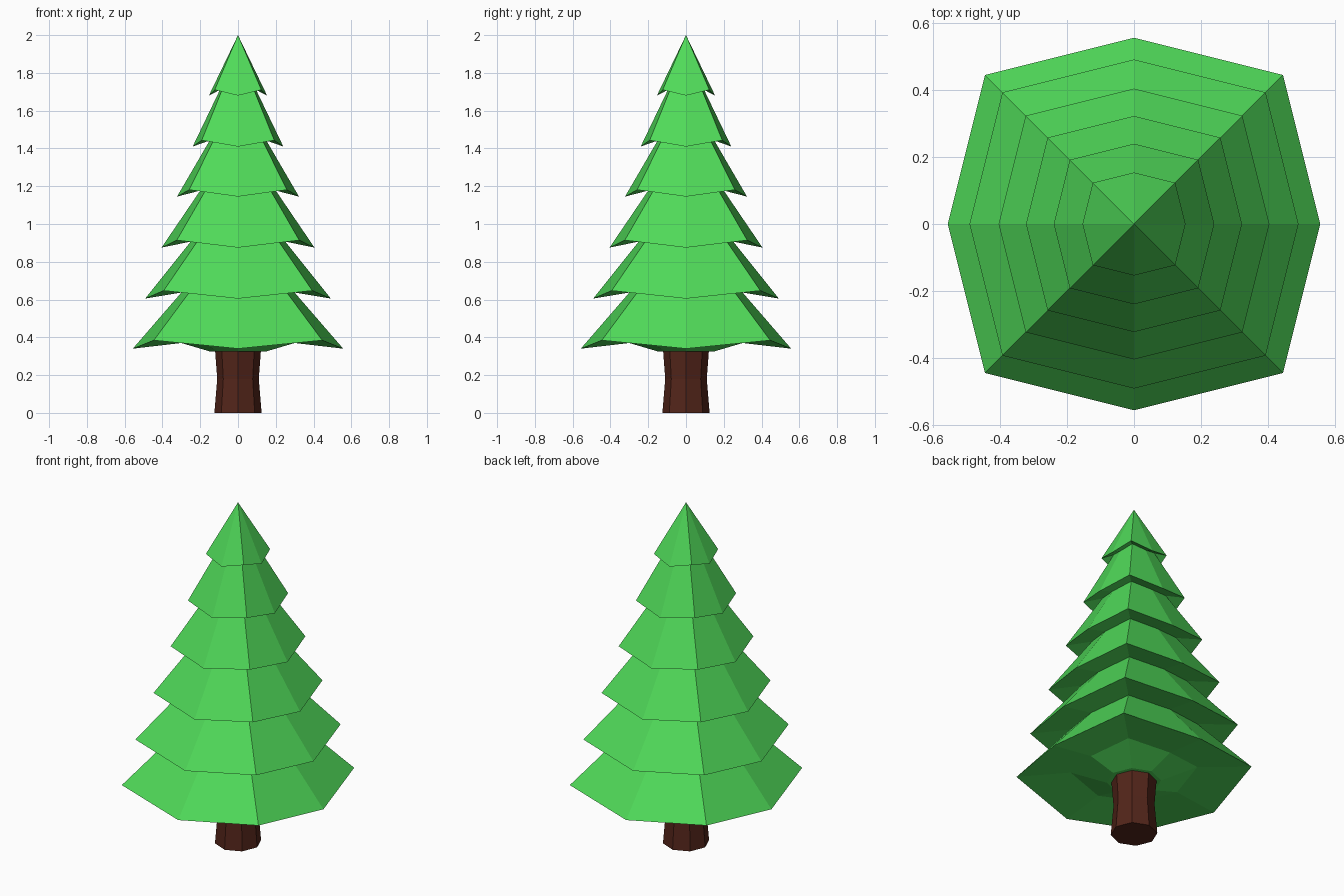
import bpy, bmesh
from math import cos, sin, pi, sqrt

if "Cube" in bpy.data.objects:
    bpy.data.objects.remove(bpy.data.objects["Cube"])


def ring(bm, r, z, diag=1.0, lift=0.0):
    """Eight points; the diagonal ones are scaled by diag and raised by lift."""
    out = []
    for i in range(8):
        k = diag if i % 2 else 1.0
        a = i * pi / 4
        out.append(bm.verts.new((r * k * cos(a), r * k * sin(a), z + (lift if i % 2 else 0))))
    return out


def bridge(bm, a, b):
    for i in range(8):
        j = (i + 1) % 8
        bm.faces.new((a[i], a[j], b[j], b[i]))


def finish(bm, name, color):
    bmesh.ops.recalc_face_normals(bm, faces=bm.faces[:])
    me = bpy.data.meshes.new(name)
    bm.to_mesh(me)
    bm.free()
    mat = bpy.data.materials.new(name + "_color")
    mat.diffuse_color = color
    mat.use_nodes = True
    mat.node_tree.nodes["Principled BSDF"].inputs["Base Color"].default_value = mat.diffuse_color
    me.materials.append(mat)
    ob = bpy.data.objects.new(name, me)
    bpy.context.collection.objects.link(ob)


# Foliage: each tier is (rim radius, rim z, inner radius, inner z)
tiers = [
    (0.557, 0.340, 0.300, 0.370),
    (0.492, 0.605, 0.300, 0.637),
    (0.405, 0.875, 0.250, 0.907),
    (0.323, 1.145, 0.200, 1.177),
    (0.240, 1.410, 0.150, 1.442),
    (0.154, 1.680, 0.096, 1.710),
]
DIAG = 0.8 * sqrt(2)
bm = bmesh.new()
prev = ring(bm, 0.145, 0.324)
bm.faces.new(prev)
for rim_r, rim_z, in_r, in_z in tiers:
    lift = 0.025 + 0.035 * rim_r
    inner = ring(bm, in_r, in_z, DIAG, lift * 0.6)
    rim = ring(bm, rim_r, rim_z, DIAG, lift)
    bridge(bm, prev, inner)
    bridge(bm, inner, rim)
    prev = rim
tip = bm.verts.new((0, 0, 2))
for i in range(8):
    bm.faces.new((prev[i], prev[(i + 1) % 8], tip))
finish(bm, "foliage", (0.08, 0.7, 0.1, 1))

# Trunk: octagonal with a slight waist
bm = bmesh.new()
rings = [ring(bm, r, z) for r, z in ((0.125, 0), (0.11, 0.18), (0.122, 0.34))]
bridge(bm, rings[0], rings[1])
bridge(bm, rings[1], rings[2])
bm.faces.new(rings[0])
bm.faces.new(rings[2])
finish(bm, "trunk", (0.085, 0.018, 0.01, 1))
